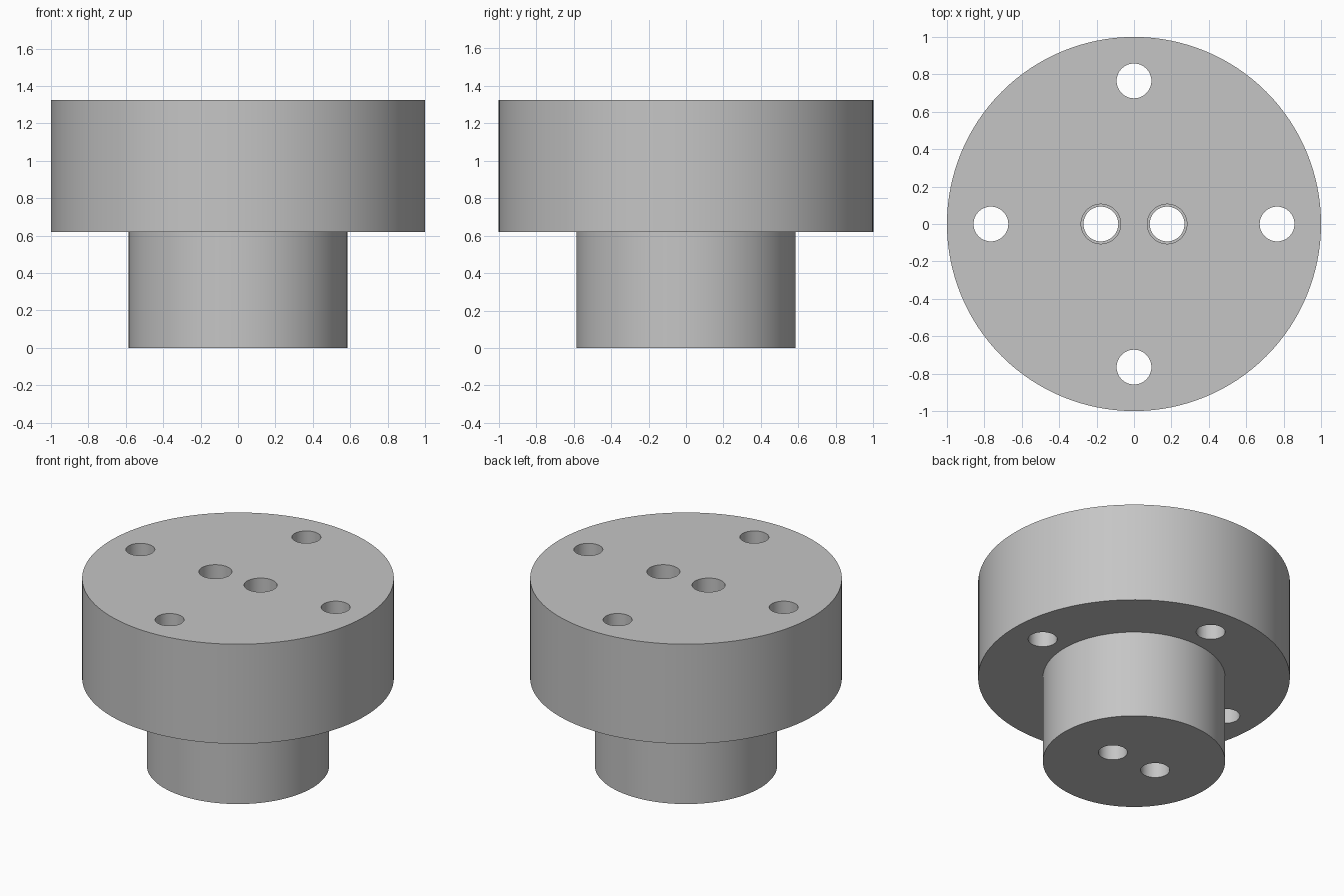
import bpy
import bmesh
import math
from mathutils import Matrix

cube = bpy.data.objects.get("Cube")
if cube:
    bpy.data.objects.remove(cube, do_unlink=True)

# Main dimensions
HEIGHT = 1.325
FLANGE_Z = 0.62
FLANGE_R = 1.0
HUB_R = 0.585
HOLE_R = 0.093
BORE_R = 0.106
BOLT_CIRCLE = 0.765
BORE_X = 0.177

grey = bpy.data.materials.new("plain grey")
grey.use_nodes = True
grey.diffuse_color = (0.56, 0.56, 0.56, 1)
grey.node_tree.nodes["Principled BSDF"].inputs["Base Color"].default_value = grey.diffuse_color


def turned(name, profile, segments, x=0, y=0):
    """Closed solid of revolution from (radius, z) points, listed bottom to top."""
    bm = bmesh.new()
    rings = []
    for r, z in profile:
        ring = bmesh.ops.create_circle(
            bm, segments=segments, radius=r,
            matrix=Matrix.Translation((x, y, z)))["verts"]
        rings.append(ring)
    for low, high in zip(rings, rings[1:]):
        for i in range(segments):
            j = (i + 1) % segments
            bm.faces.new((low[i], low[j], high[j], high[i]))
    bm.faces.new(rings[0])
    bm.faces.new(rings[-1])
    bmesh.ops.recalc_face_normals(bm, faces=bm.faces)
    mesh = bpy.data.meshes.new(name)
    bm.to_mesh(mesh)
    bm.free()
    mesh.materials.append(grey)
    obj = bpy.data.objects.new(name, mesh)
    bpy.context.collection.objects.link(obj)
    return obj


# Wide flange on a narrower hub
body = turned("flanged_hub", [(HUB_R, 0), (HUB_R, FLANGE_Z),
                              (FLANGE_R, FLANGE_Z), (FLANGE_R, HEIGHT)], 128)

# Four bolt holes through the flange
cutters = []
for k in range(4):
    a = k * math.pi / 2
    cutters.append(turned("bolt_hole_cutter", [(HOLE_R, 0.3), (HOLE_R, 1.6)], 48,
                          BOLT_CIRCLE * math.cos(a), BOLT_CIRCLE * math.sin(a)))

# Two stepped bores through the middle, wider in the flange
for side in (-1, 1):
    cutters.append(turned("bore_cutter", [(HOLE_R, -0.3), (HOLE_R, FLANGE_Z),
                                          (BORE_R, FLANGE_Z), (BORE_R, 1.6)],
                          48, side * BORE_X))

# Cut the holes, then drop the cutters
for cutter in cutters:
    cutter.hide_render = True
    cut = body.modifiers.new("hole", 'BOOLEAN')
    cut.operation = 'DIFFERENCE'
    cut.solver = 'EXACT'
    cut.object = cutter

bpy.context.view_layer.update()
evaluated = body.evaluated_get(bpy.context.evaluated_depsgraph_get())
cut_mesh = bpy.data.meshes.new_from_object(evaluated)
body.modifiers.clear()
body.data = cut_mesh
for cutter in cutters:
    bpy.data.objects.remove(cutter, do_unlink=True)

# Smooth walls with crisp rims
bpy.ops.object.select_all(action='DESELECT')
body.select_set(True)
bpy.context.view_layer.objects.active = body
bpy.ops.object.shade_smooth_by_angle(angle=math.radians(30))
